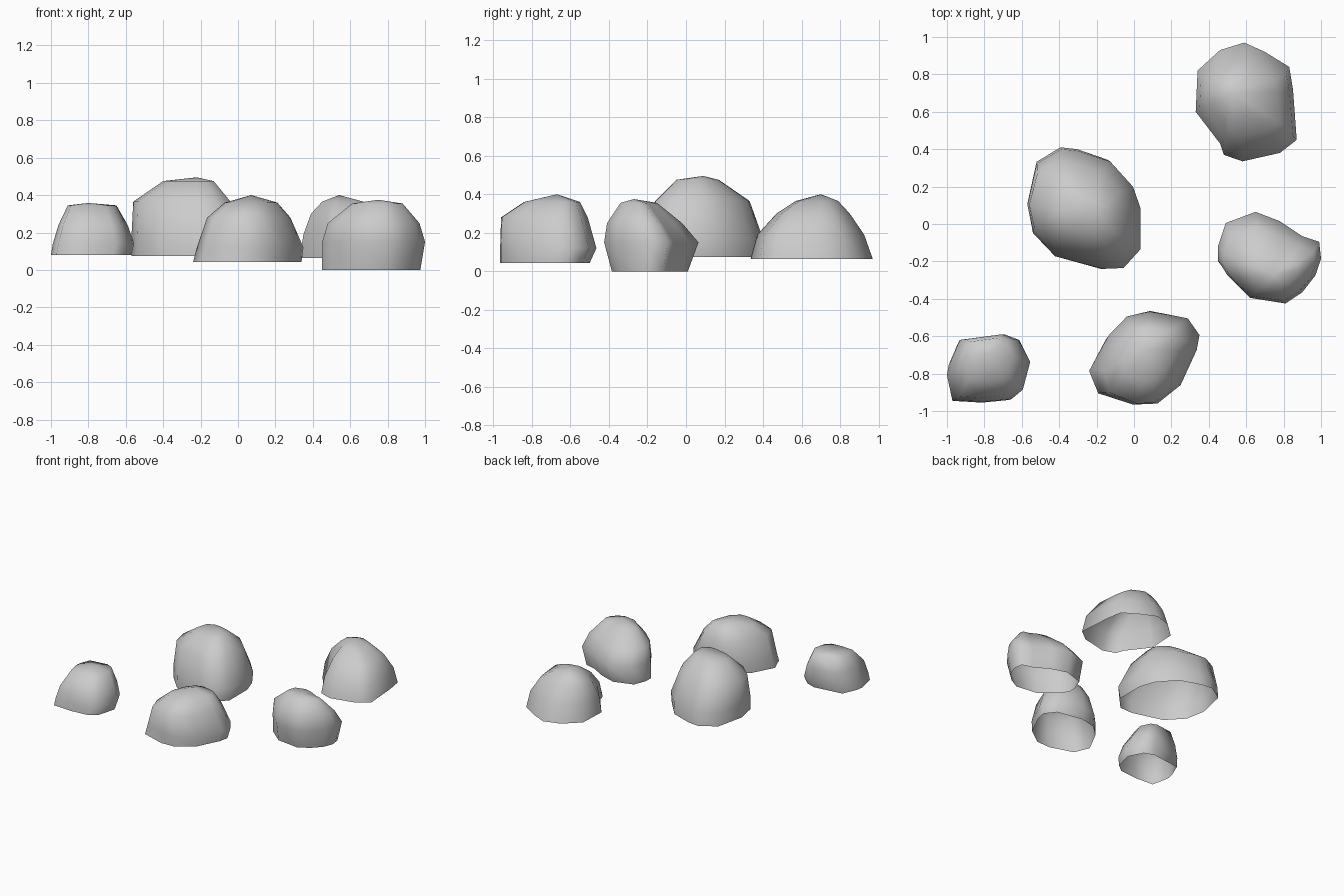
import bpy, bmesh


def rock(name, outline, levels, peak):
    """Open-bottomed boulder: the plan outline is fitted to a box (x0, x1, y0, y1) at each height z."""
    xs, ys = [p[0] for p in outline], [p[1] for p in outline]
    ax, bx, ay, by = min(xs), max(xs), min(ys), max(ys)
    bm = bmesh.new()
    rings = []
    for z, x0, x1, y0, y1 in levels:
        rings.append([bm.verts.new((x0 + (x - ax) / (bx - ax) * (x1 - x0),
                                    y0 + (y - ay) / (by - ay) * (y1 - y0), z))
                      for x, y in outline])
    n = len(outline)
    for low, high in zip(rings, rings[1:]):
        for i in range(n):
            j = (i + 1) % n
            bm.faces.new((low[i], low[j], high[j], high[i]))
    top = bm.verts.new(peak)
    for i in range(n):
        bm.faces.new((rings[-1][i], rings[-1][(i + 1) % n], top))
    bmesh.ops.recalc_face_normals(bm, faces=bm.faces)
    if sum(f.normal.z for f in bm.faces) < 0:
        bmesh.ops.reverse_faces(bm, faces=bm.faces)
    for f in bm.faces:
        f.smooth = True
    mesh = bpy.data.meshes.new(name)
    bm.to_mesh(mesh)
    bm.free()
    bpy.context.collection.objects.link(bpy.data.objects.new(name, mesh))


# small rock on the left
rock("small_rock",
     [(-.99, -.74), (-.94, -.62), (-.70, -.59), (-.62, -.62), (-.56, -.74),
      (-.60, -.89), (-.66, -.94), (-.81, -.955), (-.97, -.945), (-1.0, -.80)],
     [(.08, -1.0, -.57, -.955, -.61), (.14, -.99, -.555, -.95, -.59),
      (.24, -.96, -.59, -.93, -.59), (.345, -.91, -.65, -.84, -.61)],
     (-.80, -.70, .358))

# rock at the front
rock("front_rock",
     [(-.24, -.77), (-.15, -.59), (-.05, -.49), (.08, -.46), (.29, -.50), (.355, -.59),
      (.34, -.67), (.25, -.86), (.12, -.96), (0, -.965), (-.19, -.90)],
     [(.043, -.24, .34, -.965, -.50), (.12, -.22, .35, -.965, -.465),
      (.28, -.165, .28, -.96, -.51), (.36, -.07, .21, -.84, -.55)],
     (.07, -.67, .40))

# big rock in the middle
rock("big_rock",
     [(-.57, .12), (-.52, .35), (-.39, .43), (-.30, .42), (-.13, .36), (-.01, .22),
      (.03, .10), (.03, -.13), (-.06, -.235), (-.17, -.24), (-.42, -.17), (-.54, -.04)],
     [(.075, -.57, .02, -.24, .41), (.17, -.57, .035, -.24, .40),
      (.365, -.56, -.04, -.16, .33), (.475, -.40, -.13, -.05, .17)],
     (-.22, .09, .495))

# rock at the back right
rock("back_rock",
     [(.33, .60), (.34, .82), (.46, .93), (.59, .97), (.70, .92), (.83, .84),
      (.85, .72), (.87, .45), (.78, .38), (.58, .335), (.48, .37), (.46, .43)],
     [(.063, .33, .87, .335, .97), (.19, .35, .85, .37, .925),
      (.30, .39, .78, .47, .85), (.365, .45, .67, .57, .79)],
     (.54, .70, .40))

# rock on the right
rock("right_rock",
     [(.45, -.11), (.49, .01), (.65, .07), (.78, .02), (.90, -.06), (.99, -.09), (1.0, -.18),
      (.97, -.27), (.90, -.36), (.81, -.42), (.62, -.39), (.50, -.27), (.45, -.19)],
     [(0, .45, .975, -.385, .01), (.15, .45, 1.0, -.425, .065),
      (.25, .48, .97, -.41, -.02), (.355, .61, .88, -.34, -.15)],
     (.75, -.27, .375))
